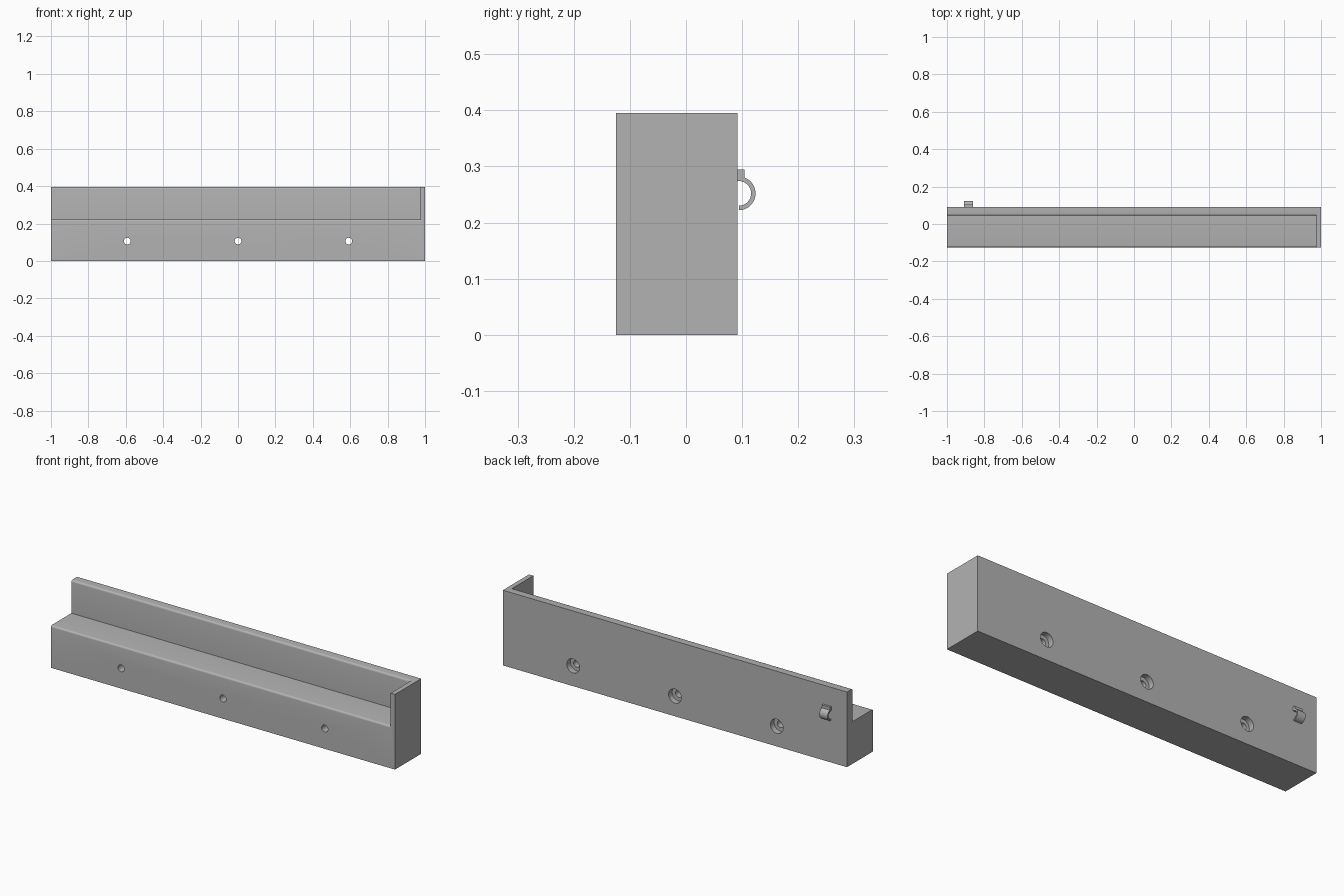
import bpy, bmesh, math

if "Cube" in bpy.data.objects:
    bpy.data.objects.remove(bpy.data.objects["Cube"])

grey = bpy.data.materials.new("plain grey")
grey.diffuse_color = (0.45, 0.45, 0.45, 1)
grey.use_nodes = True
grey.node_tree.nodes["Principled BSDF"].inputs["Base Color"].default_value = grey.diffuse_color


def arc(cy, cz, r, a0, a1, n):
    """Points (y, z) along an arc, angles in degrees."""
    angles = [math.radians(a0 + (a1 - a0) * i / n) for i in range(n + 1)]
    return [(cy + r * math.cos(a), cz + r * math.sin(a)) for a in angles]


def extrude_x(name, profile, x0, x1):
    """Solid made by sweeping a (y, z) outline along x."""
    bm = bmesh.new()
    face = bm.faces.new([bm.verts.new((x0, y, z)) for y, z in profile])
    ext = bmesh.ops.extrude_face_region(bm, geom=[face])
    moved = [v for v in ext["geom"] if isinstance(v, bmesh.types.BMVert)]
    bmesh.ops.translate(bm, verts=moved, vec=(x1 - x0, 0, 0))
    bmesh.ops.recalc_face_normals(bm, faces=bm.faces)
    mesh = bpy.data.meshes.new(name)
    bm.to_mesh(mesh)
    bm.free()
    mesh.materials.append(grey)
    obj = bpy.data.objects.new(name, mesh)
    bpy.context.collection.objects.link(obj)
    return obj


def cylinder_y(name, x, z, r, y0, y1):
    bpy.ops.mesh.primitive_cylinder_add(
        vertices=32, radius=r, depth=y1 - y0,
        location=(x, (y0 + y1) / 2, z), rotation=(math.pi / 2, 0, 0))
    obj = bpy.context.object
    obj.name = name
    obj.data.materials.append(grey)
    return obj


def activate(obj):
    bpy.ops.object.select_all(action='DESELECT')
    obj.select_set(True)
    bpy.context.view_layer.objects.active = obj


def cut(target, cutter):
    activate(target)
    mod = target.modifiers.new("cut", 'BOOLEAN')
    mod.operation = 'DIFFERENCE'
    mod.solver = 'EXACT'
    mod.object = cutter
    bpy.ops.object.modifier_apply(modifier=mod.name)
    bpy.data.objects.remove(cutter)


FRONT, BACK, TOP = -0.125, 0.092, 0.395
LEDGE, WALL, R = 0.222, 0.045, 0.01

# Main block
rail = extrude_x("rail_body", [(FRONT, 0), (BACK, 0), (BACK, TOP), (FRONT, TOP)], -1, 1)

# Ledge cut-out, leaving a back wall, an end wall and two rounded long edges
notch = [(-0.2, LEDGE - R)]
notch += arc(FRONT + R, LEDGE - R, R, 180, 90, 5)
notch += [(WALL, LEDGE)]
notch += arc(WALL + R, TOP - R, R, 180, 90, 5)
notch += [(WALL + R, 0.5), (-0.2, 0.5)]
cut(rail, extrude_x("ledge_cutter", notch, -1.1, 0.975))

# Screw holes with wider recesses at the back
for x in (-0.592, 0.0, 0.592):
    cut(rail, cylinder_y("hole_cutter", x, 0.106, 0.018, -0.2, 0.2))
    cut(rail, cylinder_y("recess_cutter", x, 0.106, 0.037, BACK - 0.03, 0.2))

# Small cable hook on the back: mounting tab flowing into a half ring
hook = [(BACK - 0.003, 0.295), (0.104, 0.295)]
hook += arc(0.094, 0.252, 0.030, 70, -89, 20)
hook += arc(0.094, 0.252, 0.022, -89, 90, 20)
hook += [(BACK - 0.003, 0.274)]
clip = extrude_x("cable_hook", hook, -0.909, -0.862)

for obj in (rail, clip):
    activate(obj)
    bpy.ops.object.shade_smooth_by_angle(angle=math.radians(30))
